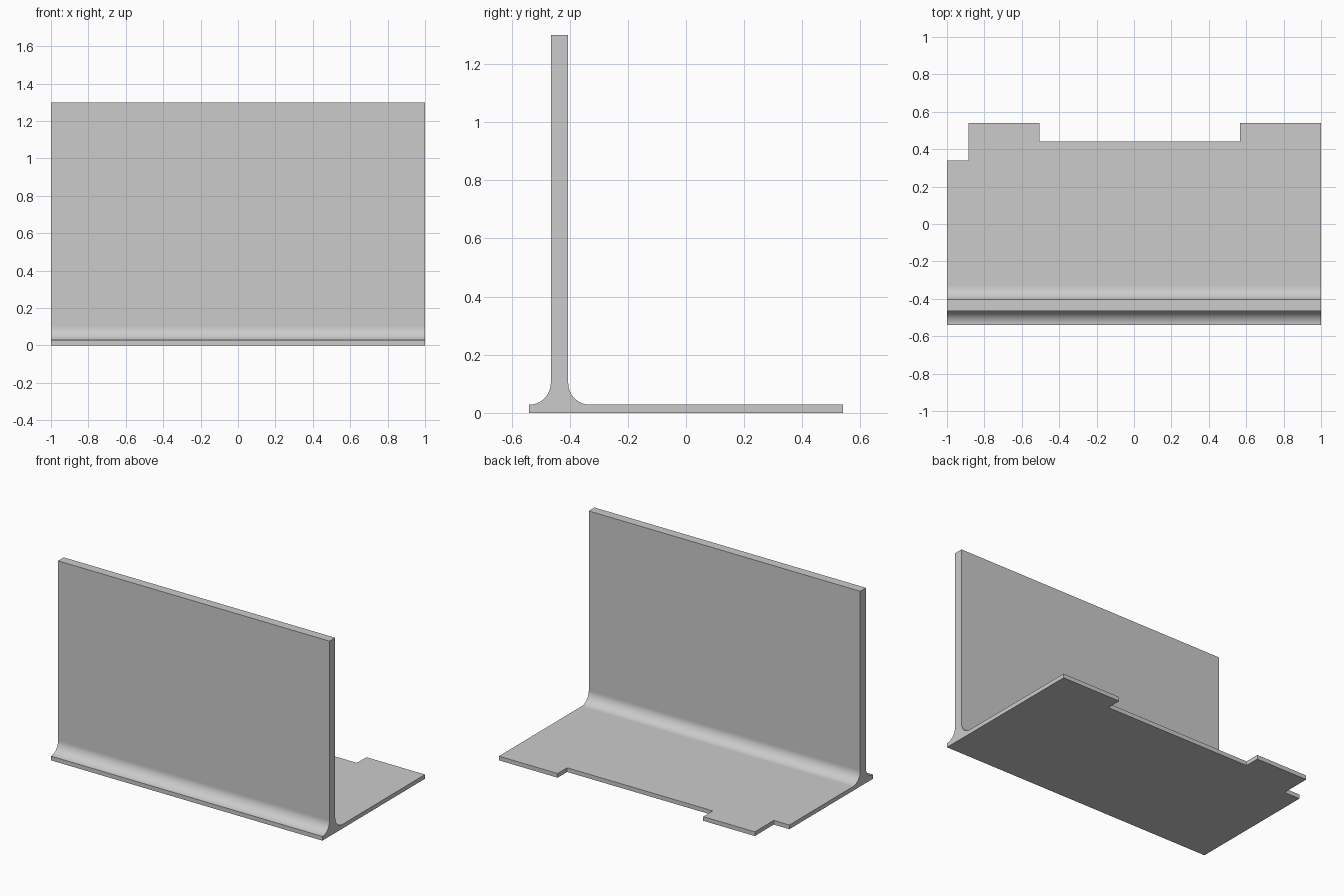
import bpy, bmesh
from math import sin, cos, pi

default = bpy.data.objects.get("Cube")
if default:
    bpy.data.objects.remove(default, do_unlink=True)

DEPTH, HEIGHT, PLATE = 0.54, 1.30, 0.028
WALL_FRONT, WALL_BACK, RADIUS, STEPS = -0.465, -0.405, 0.075, 16

grey = bpy.data.materials.new("plain grey")
grey.use_nodes = True
colour = (0.6, 0.6, 0.6, 1)
grey.diffuse_color = colour
grey.node_tree.nodes["Principled BSDF"].inputs["Base Color"].default_value = colour


def prism(name, outline, direction):
    """Closed solid from a flat outline swept along a direction."""
    bm = bmesh.new()
    face = bm.faces.new([bm.verts.new(p) for p in outline])
    swept = bmesh.ops.extrude_face_region(bm, geom=[face])["geom"]
    moved = [v for v in swept if isinstance(v, bmesh.types.BMVert)]
    bmesh.ops.translate(bm, verts=moved, vec=direction)
    bmesh.ops.recalc_face_normals(bm, faces=bm.faces)
    mesh = bpy.data.meshes.new(name)
    bm.to_mesh(mesh)
    bm.free()
    obj = bpy.data.objects.new(name, mesh)
    bpy.context.collection.objects.link(obj)
    mesh.materials.append(grey)
    return obj


def fillet(wall, side):
    """Quarter-round from the plate up to the wall."""
    arc = [i * pi / 2 / STEPS for i in range(STEPS + 1)]
    return [(wall + side * RADIUS * (1 - sin(a)), PLATE + RADIUS * (1 - cos(a)))
            for a in arc]


# Base plate and upright wall in one filleted cross-section
section = [(DEPTH, 0), (-DEPTH, 0)]
section += fillet(WALL_FRONT, -1)
section += [(WALL_FRONT, HEIGHT), (WALL_BACK, HEIGHT)]
section += fillet(WALL_BACK, 1)[::-1]
section += [(DEPTH, PLATE)]
bracket = prism("base_and_wall", [(-1, y, z) for y, z in section], (2, 0, 0))

# Notches in the back edge of the plate: left x, right x, inner y
for x0, x1, y in [(-1.1, -0.885, 0.34), (-0.505, 0.568, 0.44)]:
    corners = [(x0, y), (x1, y), (x1, 0.7), (x0, 0.7)]
    cutter = prism("notch_cutter", [(a, b, -0.1) for a, b in corners], (0, 0, 0.3))
    cutter.hide_render = True
    cut = bracket.modifiers.new("notch", 'BOOLEAN')
    cut.operation, cut.solver, cut.object = 'DIFFERENCE', 'EXACT', cutter
    bpy.context.view_layer.objects.active = bracket
    bpy.ops.object.modifier_apply(modifier=cut.name)
    bpy.data.objects.remove(cutter, do_unlink=True)

# Smooth only the curved fillet faces
for face in bracket.data.polygons:
    n = face.normal
    face.use_smooth = abs(n.y) > 0.01 and abs(n.z) > 0.01
